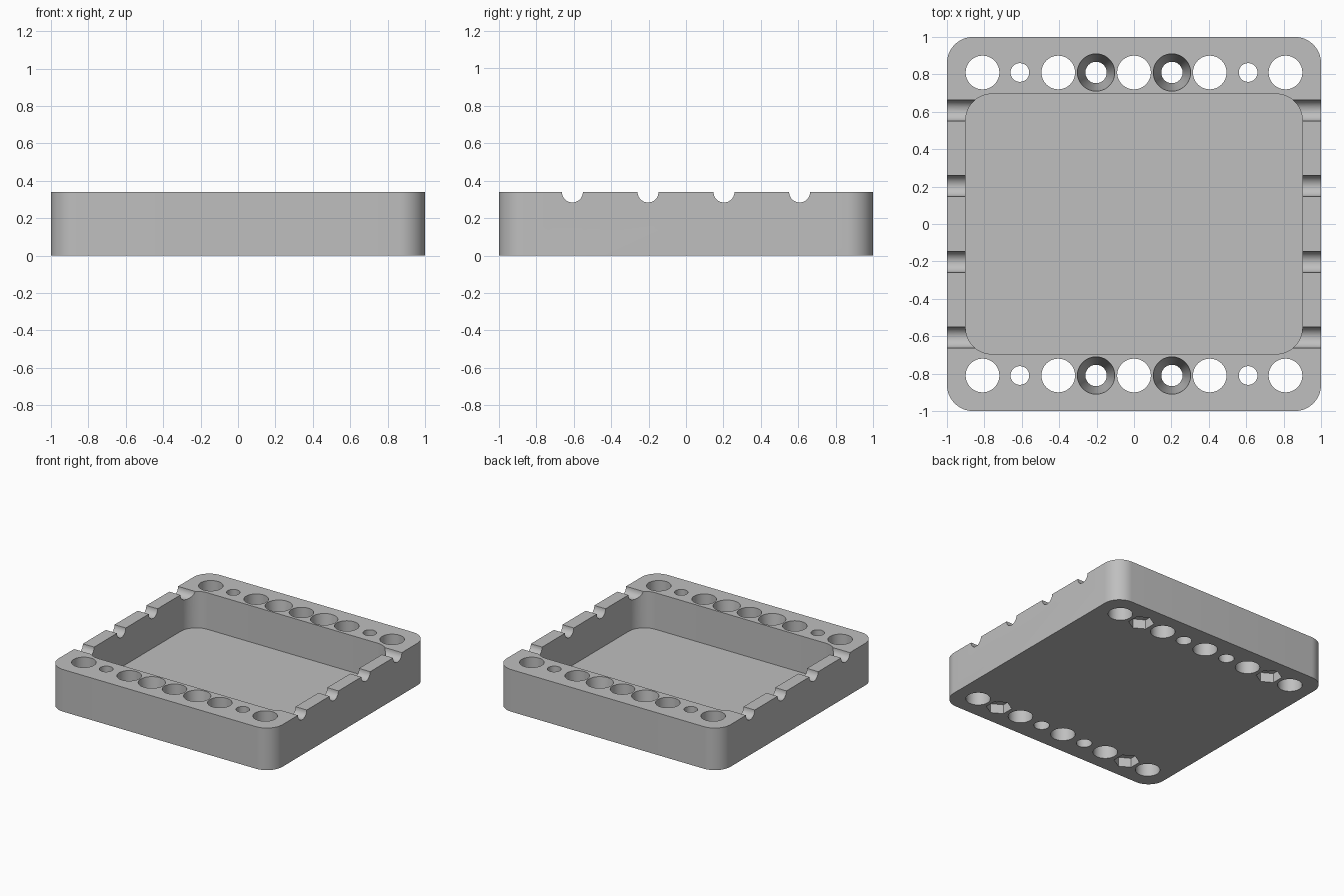
import bpy
import bmesh
from math import pi, radians
from mathutils import Matrix, Vector

default = bpy.data.objects.get("Cube")
if default:
    bpy.data.objects.remove(default, do_unlink=True)

HEIGHT = 0.34
FLOOR = 0.045
CORNER = 0.14
ROW_Y = 0.81

grey = bpy.data.materials.new("plain grey")
grey.use_nodes = True
colour = (0.52, 0.52, 0.52, 1)
grey.diffuse_color = colour
grey.node_tree.nodes["Principled BSDF"].inputs["Base Color"].default_value = colour


def make_object(name, bm):
    bmesh.ops.recalc_face_normals(bm, faces=bm.faces)
    mesh = bpy.data.meshes.new(name)
    bm.to_mesh(mesh)
    bm.free()
    mesh.materials.append(grey)
    obj = bpy.data.objects.new(name, mesh)
    bpy.context.collection.objects.link(obj)
    return obj


def rounded_block(name, half_x, half_y, bottom, top):
    """Box with rounded vertical edges."""
    bm = bmesh.new()
    bmesh.ops.create_cube(bm, size=1)
    for v in bm.verts:
        v.co = Vector((v.co.x * 2 * half_x, v.co.y * 2 * half_y,
                       top if v.co.z > 0 else bottom))
    upright = [e for e in bm.edges
               if abs(e.verts[0].co.z - e.verts[1].co.z) > 0.01]
    bmesh.ops.bevel(bm, geom=upright, offset=CORNER, segments=12,
                    profile=0.5, affect='EDGES')
    return make_object(name, bm)


def add_round(bm, x, y, r_bottom, r_top, bottom, top, sides=48, turn=0):
    place = (Matrix.Translation((x, y, (bottom + top) / 2))
             @ Matrix.Rotation(turn, 4, 'Z'))
    bmesh.ops.create_cone(bm, cap_ends=True, segments=sides, radius1=r_bottom,
                          radius2=r_top, depth=top - bottom, matrix=place)


def cut(target, cutter):
    cutter.hide_render = True
    mod = target.modifiers.new(cutter.name, 'BOOLEAN')
    mod.operation = 'DIFFERENCE'
    mod.solver = 'EXACT'
    mod.object = cutter
    bpy.context.view_layer.objects.active = target
    bpy.ops.object.modifier_apply(modifier=mod.name)
    bpy.data.objects.remove(cutter, do_unlink=True)


# Tray body with its pocket
tray = rounded_block("tray", 1, 1, 0, HEIGHT)
cut(tray, rounded_block("pocket_cutter", 0.9, 0.695, FLOOR, HEIGHT + 0.1))

# Straight and tapered holes along the front and back rims
holes = bmesh.new()
nuts = bmesh.new()
taper = (0.1 - 0.057) / HEIGHT * 0.05
for y in (-ROW_Y, ROW_Y):
    for x in (-0.81, -0.405, 0, 0.405, 0.81):
        add_round(holes, x, y, 0.09, 0.09, -0.05, HEIGHT + 0.05)
    for x in (-0.61, 0.61):
        add_round(holes, x, y, 0.05, 0.05, -0.05, HEIGHT + 0.05)
        add_round(nuts, x, y, 0.095, 0.095, -0.05, 0.075, 6)
    for x in (-0.203, 0.203):
        add_round(holes, x, y, 0.057 - taper, 0.1 + taper,
                  -0.05, HEIGHT + 0.05)
cut(tray, make_object("hole_cutter", holes))

# Hexagonal nut recesses underneath
cut(tray, make_object("nut_cutter", nuts))

# Round grooves across the side rims
grooves = bmesh.new()
for y in (-0.607, -0.203, 0.203, 0.607):
    place = (Matrix.Translation((0, y, HEIGHT))
             @ Matrix.Rotation(pi / 2, 4, 'Y'))
    bmesh.ops.create_cone(grooves, cap_ends=True, segments=32, radius1=0.056,
                          radius2=0.056, depth=2.2, matrix=place)
cut(tray, make_object("groove_cutter", grooves))

# Smooth round walls, crisp rims
bpy.ops.object.select_all(action='DESELECT')
tray.select_set(True)
bpy.context.view_layer.objects.active = tray
bpy.ops.object.shade_smooth_by_angle(angle=radians(30))
